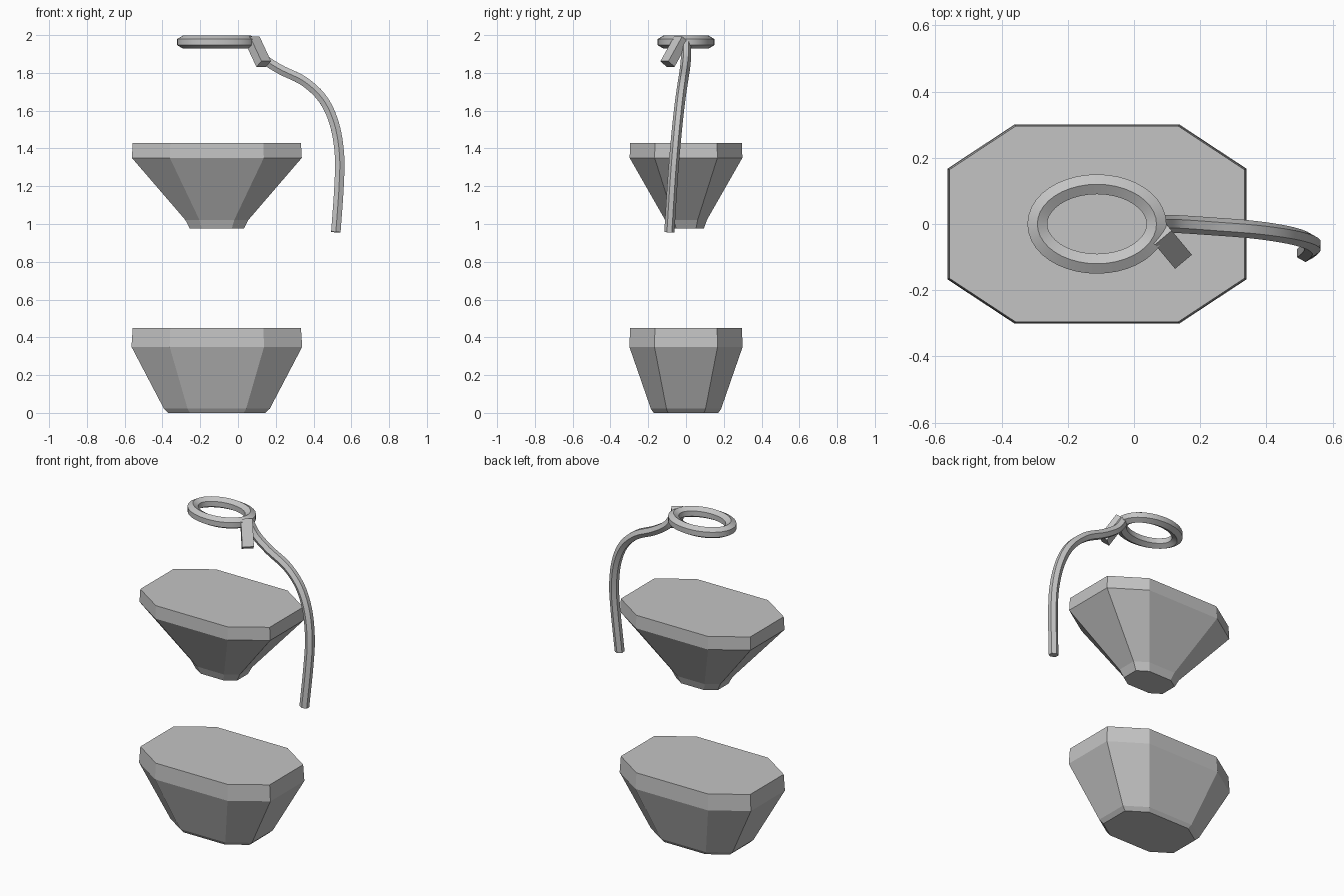
import bpy
import bmesh
import math
from mathutils import Vector, Matrix

cube = bpy.data.objects.get("Cube")
if cube:
    bpy.data.objects.remove(cube, do_unlink=True)

# One plain grey for every part
GREY = (0.55, 0.55, 0.55, 1.0)
grey = bpy.data.materials.new("plain_grey")
grey.use_nodes = True
grey.diffuse_color = GREY
grey.node_tree.nodes["Principled BSDF"].inputs["Base Color"].default_value = GREY

CENTRE_X = -0.112


def finish(name, bm, smooth=False):
    bmesh.ops.recalc_face_normals(bm, faces=bm.faces[:])
    mesh = bpy.data.meshes.new(name)
    bm.to_mesh(mesh)
    bm.free()
    mesh.materials.append(grey)
    obj = bpy.data.objects.new(name, mesh)
    bpy.context.collection.objects.link(obj)
    if smooth:
        bpy.ops.object.select_all(action='DESELECT')
        obj.select_set(True)
        bpy.context.view_layer.objects.active = obj
        bpy.ops.object.shade_smooth_by_angle(angle=math.radians(25))
    return obj


def skin(bm, rings, closed):
    """Join rings of vertices with quads, capping the ends of an open strip."""
    n = len(rings[0])
    pairs = list(zip(rings, rings[1:]))
    if closed:
        pairs.append((rings[-1], rings[0]))
    else:
        bm.faces.new(rings[0])
        bm.faces.new(rings[-1])
    for a, b in pairs:
        for i in range(n):
            j = (i + 1) % n
            bm.faces.new((a[i], a[j], b[j], b[i]))


def cut_block(name, levels):
    """Stack scaled octagons; each level is (height, scale)."""
    quarter = [(0.452, 0.167), (0.25, 0.30)]
    outline = (quarter + [(-x, y) for x, y in reversed(quarter)]
               + [(-x, -y) for x, y in quarter]
               + [(x, -y) for x, y in reversed(quarter)])
    bm = bmesh.new()
    rings = [[bm.verts.new((CENTRE_X + x * s, y * s, z)) for x, y in outline]
             for z, s in levels]
    skin(bm, rings, False)
    return finish(name, bm)


def sweep(name, path, binormal, width, height, closed=False):
    """Sweep a six-sided section, ridged along the binormal, down a path."""
    section = [(0, 0.5), (0.5, 0.24), (0.5, -0.24),
               (0, -0.5), (-0.5, -0.24), (-0.5, 0.24)]
    bm = bmesh.new()
    rings = []
    last = len(path) - 1
    for i, p in enumerate(path):
        if closed:
            tangent = path[(i + 1) % len(path)] - path[i - 1]
        else:
            tangent = path[min(i + 1, last)] - path[max(i - 1, 0)]
        side = tangent.cross(binormal).normalized()
        up = side.cross(tangent).normalized()
        rings.append([bm.verts.new(p + side * (a * width) + up * (b * height))
                      for a, b in section])
    skin(bm, rings, closed)
    return finish(name, bm, True)


def smooth_path(points, steps=6):
    """Catmull-Rom curve through the points."""
    pts = [Vector(p) for p in points]
    pts = [2 * pts[0] - pts[1]] + pts + [2 * pts[-1] - pts[-2]]
    out = []
    for a, b, c, d in zip(pts, pts[1:], pts[2:], pts[3:]):
        for k in range(steps):
            t = k / steps
            out.append(b + (c - a) * (t / 2)
                       + (2 * a - 5 * b + 4 * c - d) * (t * t / 2)
                       + (3 * b - a - 3 * c + d) * (t ** 3 / 2))
    return out + [pts[-2]]


# Faceted blocks
cut_block("lower_block", [(0, 0.57), (0.022, 0.62), (0.35, 1.0), (0.45, 0.985)])
cut_block("upper_block", [(0.975, 0.315), (1.022, 0.37), (1.35, 0.995), (1.43, 0.985)])

# Oval loop at the top
oval = [Vector((CENTRE_X + 0.18 * math.cos(a), 0.12 * math.sin(a), 1.963))
        for a in (math.tau * i / 40 for i in range(40))]
sweep("oval_loop", oval, Vector((0, 0, 1)), 0.06, 0.068, True)

# Hanging cord
cord = smooth_path([(0.07, 0.0, 1.965), (0.125, 0.0, 1.885), (0.22, -0.006, 1.82),
                    (0.35, -0.016, 1.755), (0.45, -0.03, 1.66), (0.51, -0.045, 1.53),
                    (0.537, -0.06, 1.37), (0.535, -0.073, 1.2), (0.518, -0.088, 0.957)])
sweep("hanging_cord", cord, Vector((0, 1, 0)), 0.05, 0.054)

# Short square stub slanting down from the loop
top, end = Vector((0.075, -0.025, 1.978)), Vector((0.136, -0.098, 1.847))
axis = (end - top).normalized()
side = Vector((-axis.y, axis.x, 0)).normalized()
frame = Matrix((side, axis.cross(side), axis)).transposed().to_4x4()
frame.translation = (top + end) / 2
size = Matrix.Diagonal((0.066, 0.052, (end - top).length, 1))
stub = bmesh.new()
bmesh.ops.create_cube(stub, size=1, matrix=frame @ size)
finish("slanted_stub", stub)
